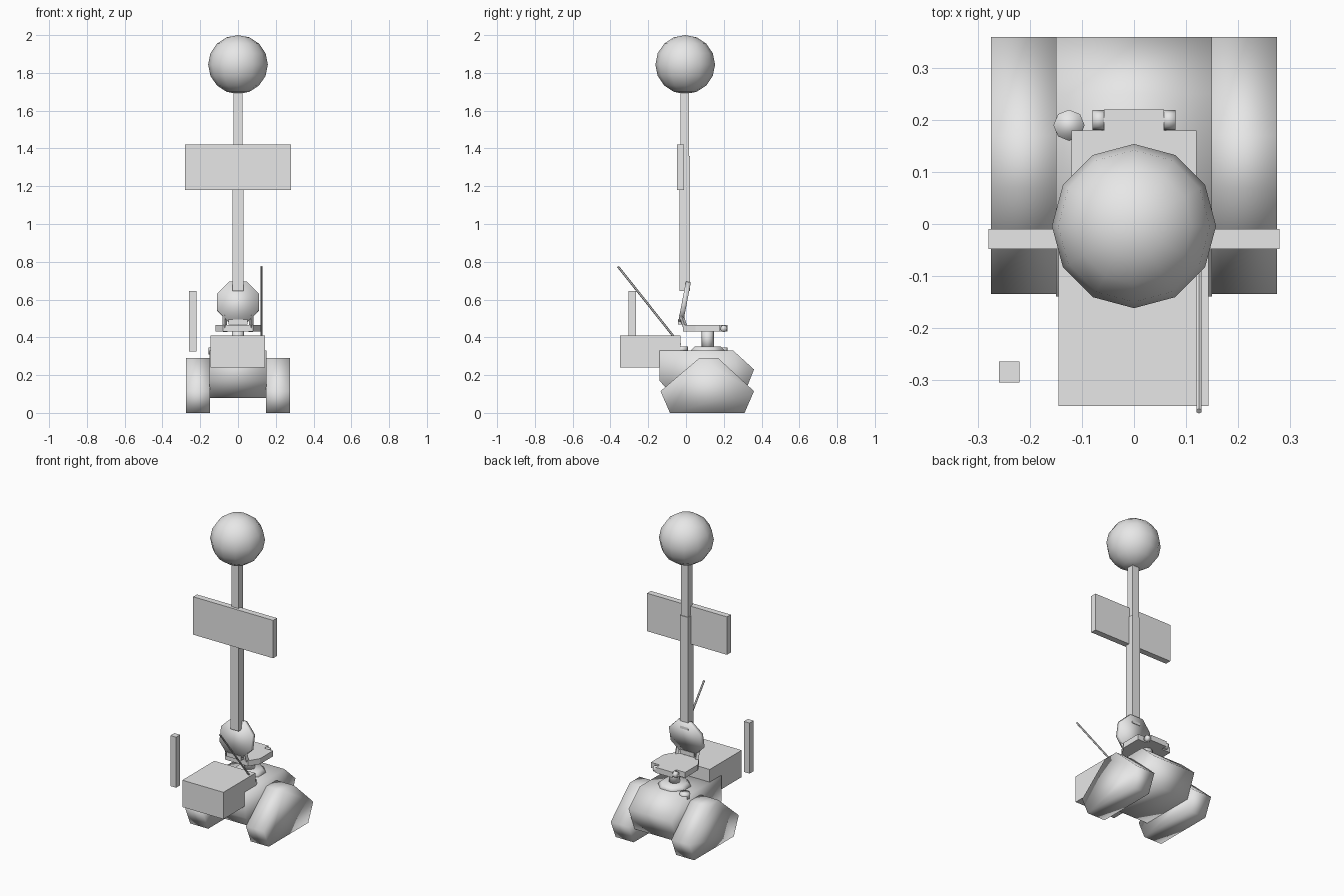
import bpy, bmesh, math
from mathutils import Vector

cube = bpy.data.objects.get("Cube")
if cube:
    bpy.data.objects.remove(cube, do_unlink=True)

gray = bpy.data.materials.new("light_gray")
gray.use_nodes = True
gray.diffuse_color = (0.8, 0.8, 0.8, 1)
gray.node_tree.nodes["Principled BSDF"].inputs["Base Color"].default_value = (0.8, 0.8, 0.8, 1)


def finish(name, bm, smooth=False):
    bmesh.ops.recalc_face_normals(bm, faces=bm.faces)
    for f in bm.faces:
        f.smooth = smooth
    mesh = bpy.data.meshes.new(name)
    bm.to_mesh(mesh)
    bm.free()
    mesh.materials.append(gray)
    ob = bpy.data.objects.new(name, mesh)
    bpy.context.collection.objects.link(ob)
    return ob


def box(name, x, y, z):
    bm = bmesh.new()
    bmesh.ops.create_cube(bm, size=1)
    for v in bm.verts:
        v.co = [lo + (c + 0.5) * (hi - lo) for c, (lo, hi) in zip(v.co, (x, y, z))]
    return finish(name, bm)


def prism(name, points, to_3d, depth, smooth=False):
    """Extrude an outline from one depth to another."""
    bm = bmesh.new()
    ends = [[bm.verts.new(to_3d(a, b, d)) for a, b in points] for d in depth]
    for ring in ends:
        bm.faces.new(ring)
    n = len(points)
    for i in range(n):
        j = (i + 1) % n
        bm.faces.new((ends[0][i], ends[0][j], ends[1][j], ends[1][i]))
    return finish(name, bm, smooth)


def rod(name, start, end, radius, sides=8, smooth=False, top=None, turn=0):
    """Cylinder or cone between two points."""
    start, end = Vector(start), Vector(end)
    axis = end - start
    bm = bmesh.new()
    bmesh.ops.create_cone(bm, cap_ends=True, segments=sides, radius1=radius,
                          radius2=radius if top is None else top, depth=axis.length)
    ob = finish(name, bm, smooth)
    ob.rotation_mode = 'QUATERNION'
    ob.rotation_quaternion = axis.to_track_quat('Z', 'Y')
    ob.location = (start + end) / 2
    for v in ob.data.vertices:
        c, s = math.cos(turn), math.sin(turn)
        v.co = (c * v.co.x - s * v.co.y, s * v.co.x + c * v.co.y, v.co.z)
    return ob


def side_view(y, z, x):
    return (x, y, z)


def top_view(x, y, z):
    return (x, y, z)


# Hull and the two track units
hull = [(-0.14, 0.33), (0.25, 0.33), (0.36, 0.23), (0.30, 0.08), (-0.06, 0.08), (-0.14, 0.17)]
prism("hull", hull, side_view, (-0.15, 0.15), True)
track = [(-0.135, 0.115), (-0.085, 0), (0.31, 0), (0.36, 0.115), (0.17, 0.29), (0.07, 0.29)]
for side, name in ((1, "left_track"), (-1, "right_track")):
    prism(name, track, side_view, sorted((side * 0.149, side * 0.275)), True)

# Front equipment box and aerials
box("front_box", (-0.145, 0.143), (-0.35, -0.03), (0.24, 0.41))
box("side_aerial", (-0.26, -0.22), (-0.305, -0.265), (0.325, 0.645))
rod("whip_aerial", (0.125, -0.36, 0.775), (0.125, -0.03, 0.36), 0.006, 6)
rod("aerial_mount", (0.11, -0.022, 0.32), (0.11, -0.022, 0.352), 0.033, 8, True)
rod("deck_cap", (-0.125, 0.19, 0.31), (-0.125, 0.19, 0.345), 0.03, 8, True)

# Turntable, post and neck plate
rod("turntable", (0, 0.115, 0.32), (0, 0.115, 0.352), 0.107, 8, True, 0.075, math.pi / 8)
rod("neck_post", (0, 0.115, 0.34), (0, 0.115, 0.44), 0.032, 8, True)
half = [(0.058, 0.22), (0.058, 0.18), (0.12, 0.18), (0.12, 0.05), (0.08, -0.015)]
outline = half + [(-x, y) for x, y in reversed(half)]
prism("neck_plate", outline, top_view, (0.43, 0.465))
for side, name in ((1, "left"), (-1, "right")):
    rod(name + "_pivot", (side * 0.055, 0.2, 0.446), (side * 0.08, 0.2, 0.446), 0.019, 8, True)
    rod(name + "_lug", (side * 0.07, 0, 0.44), (side * 0.07, -0.025, 0.52), 0.012, 4)

# Tilted round joint with its lower bracket
rod("tilt_joint", (0, -0.021, 0.588), (0, 0.005, 0.583), 0.119, 8, True, turn=math.pi / 8)
box("joint_bracket", (-0.05, 0.05), (-0.042, -0.01), (0.468, 0.495))

# Mast, panel and head
box("lower_mast", (-0.029, 0.029), (-0.035, 0.02), (0.645, 1.36))
box("upper_mast", (-0.024, 0.024), (-0.03, 0.016), (1.35, 1.74))
box("chest_panel", (-0.28, 0.28), (-0.048, -0.01), (1.18, 1.42))
bm = bmesh.new()
bmesh.ops.create_uvsphere(bm, u_segments=12, v_segments=8, radius=0.158)
head = finish("head", bm, True)
head.location = (0, -0.004, 1.844)
head.scale.z = 0.987
